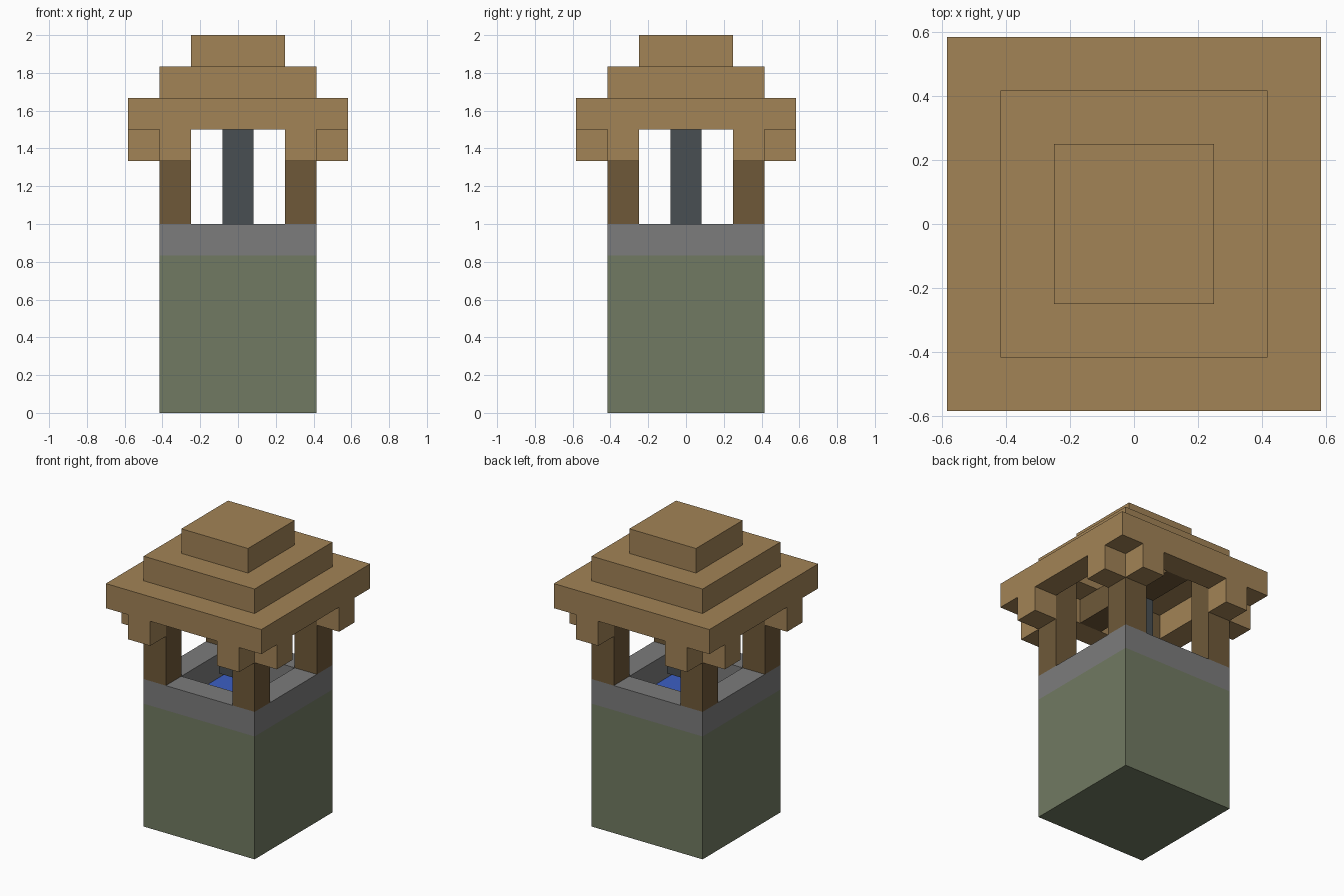
import bpy
import bmesh

cube = bpy.data.objects.get("Cube")
if cube:
    bpy.data.objects.remove(cube, do_unlink=True)

U = 1 / 6  # one block
CORNERS = [(-1, -1), (1, -1), (1, 1), (-1, 1)]


def linear(c):
    c /= 255
    return c / 12.92 if c <= 0.04045 else ((c + 0.055) / 1.055) ** 2.4


def material(name, *rgb):
    color = [linear(c) for c in rgb] + [1]
    mat = bpy.data.materials.new(name)
    mat.diffuse_color = color
    mat.use_nodes = True
    mat.node_tree.nodes["Principled BSDF"].inputs["Base Color"].default_value = color
    return mat


planks = material("tan planks", 162, 131, 86)
timber = material("dark timber", 111, 89, 57)
stone = material("grey stone", 124, 124, 124)
mossy = material("mossy stone", 113, 122, 98)
iron = material("dark iron", 73, 79, 82)
water = material("blue water", 60, 95, 196)


def finish(bm, name, mat):
    bmesh.ops.recalc_face_normals(bm, faces=bm.faces)
    mesh = bpy.data.meshes.new(name)
    bm.to_mesh(mesh)
    bm.free()
    mesh.materials.append(mat)
    obj = bpy.data.objects.new(name, mesh)
    bpy.context.collection.objects.link(obj)
    return obj


def box(name, mat, size, x=0, y=0, z=0):
    """Box in block units, resting on height z."""
    bm = bmesh.new()
    bmesh.ops.create_cube(bm, size=1)
    for v in bm.verts:
        v.co.x = (v.co.x * size[0] + x) * U
        v.co.y = (v.co.y * size[1] + y) * U
        v.co.z = ((v.co.z + 0.5) * size[2] + z) * U
    return finish(bm, name, mat)


def ring(name, mat, outer, inner, z):
    """Square ring one block high, with half widths in block units."""
    bm = bmesh.new()
    loops = [[bm.verts.new((sx * r * U, sy * r * U, z * U)) for sx, sy in CORNERS]
             for r in (outer, inner)]
    for i in range(4):
        j = (i + 1) % 4
        bm.faces.new((loops[0][i], loops[0][j], loops[1][j], loops[1][i]))
    top = bmesh.ops.extrude_face_region(bm, geom=bm.faces[:])["geom"]
    verts = [g for g in top if isinstance(g, bmesh.types.BMVert)]
    bmesh.ops.translate(bm, verts=verts, vec=(0, 0, U))
    return finish(bm, name, mat)


# Well body, rim and water
box("well_base", mossy, (5, 5, 5))
ring("well_rim", stone, 2.5, 1.5, 5)
box("water_surface", water, (3, 3, 0.02), z=5)

# Corner posts with two eave brackets each
for sx, sy in CORNERS:
    side = ("front" if sy < 0 else "back") + ("_left" if sx > 0 else "_right")
    box(side + "_post", timber, (1, 1, 4), sx * 2, sy * 2, 6)
    box(side + "_bracket_y", planks, (1, 1, 1), sx * 2, sy * 3, 8)
    box(side + "_bracket_x", planks, (1, 1, 1), sx * 3, sy * 2, 8)

# Hanging chain under the roof beam
box("roof_beam", timber, (1, 5, 1), z=9)
box("hanging_chain", iron, (1, 1, 3), z=6)

# Stepped hollow roof
ring("roof_eaves", planks, 3.5, 2.5, 9)
ring("roof_middle", planks, 2.5, 1.5, 10)
box("roof_cap", planks, (3, 3, 1), z=11)
